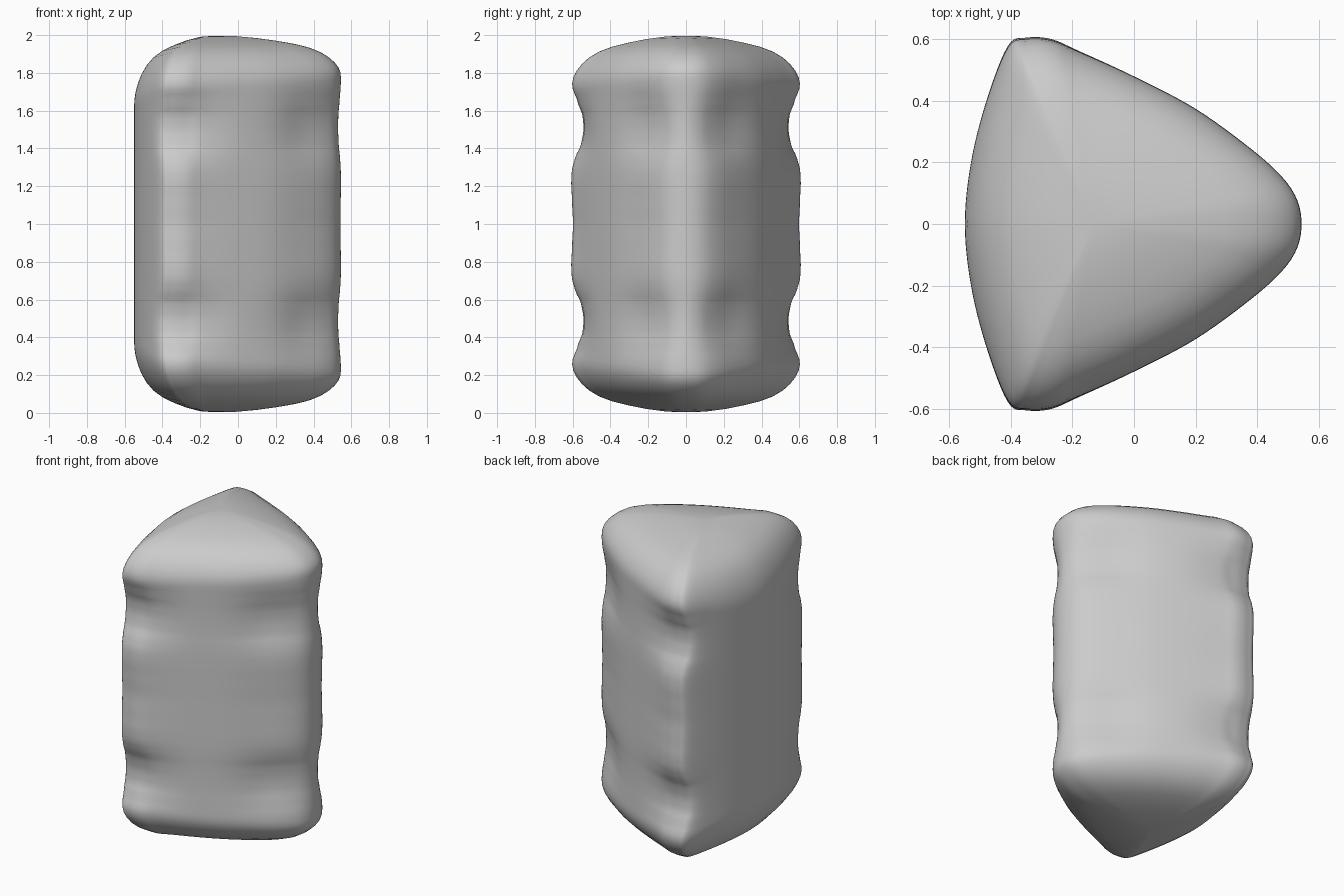
import bpy, bmesh
from mathutils import Vector

if "Cube" in bpy.data.objects:
    bpy.data.objects.remove(bpy.data.objects["Cube"])

# Half cross-sections, tip to back: full at the bulges, drawn in at the hollows
FULL = [(.545, 0), (.53, .08), (.48, .155), (.38, .245), (.2, .375), (0, .48), (-.18, .563),
        (-.27, .602), (-.35, .606), (-.41, .58), (-.48, .4), (-.53, .2), (-.55, 0)]
HOLLOW = [(.53, 0), (.508, .072), (.45, .138), (.345, .23), (.19, .368), (0, .472), (-.18, .528),
          (-.27, .538), (-.355, .54), (-.425, .515), (-.485, .38), (-.53, .2), (-.55, 0)]
# Drop of the cap's rim below the apex for each outline point
RIM = [.2, .2, .21, .22, .24, .25, .26, .26, .26, .27, .31, .34, .35]
# Hollow amount by distance from mid-height
PINCH = [(0, .15), (.12, .07), (.22, 0), (.29, .05), (.35, .3), (.42, .8), (.5, 1),
         (.57, .93), (.65, .5), (.72, .1), (.76, 0), (1, 0)]
# Cap curve: outline scale against share of the rim drop
CAP = [(.985, .86), (.955, .73), (.91, .59), (.85, .46), (.76, .33), (.65, .235),
       (.5, .15), (.34, .075), (.17, .02)]
CENTER = Vector((-.13, 0, 0))
STEPS = 6


def lookup(table, v):
    for (a, p), (b, q) in zip(table, table[1:]):
        if v <= b:
            t = (v - a) / (b - a)
            t = t * t * (3 - 2 * t)
            return p + (q - p) * t
    return table[-1][1]


def smooth_loop(pts):
    """Closed Catmull-Rom curve through the points."""
    n, out = len(pts), []
    for i in range(n):
        a, b, c, d = (pts[(i + k) % n] for k in (-1, 0, 1, 2))
        for s in range(STEPS):
            t = s / STEPS
            out.append(.5 * (2 * b + (c - a) * t + (2 * a - 5 * b + 4 * c - d) * t * t
                             + (3 * b - a - 3 * c + d) * t ** 3))
    return out


def full_loop(half):
    pts = [Vector((x, y, r)) for (x, y), r in zip(half, RIM)]
    return smooth_loop(pts + [Vector((p.x, -p.y, p.z)) for p in pts[-2:0:-1]])


full, hollow = full_loop(FULL), full_loop(HOLLOW)
bm = bmesh.new()
rings = []


def cap_ring(scale, share, side):
    ring = []
    for p in full:
        q = CENTER.lerp(Vector((p.x, p.y, 0)), scale)
        q.z = 1 + side * (1 - p.z * share)
        ring.append(bm.verts.new(q))
    rings.append(ring)


# Bottom cap, rippled walls, top cap
for s, share in reversed(CAP):
    cap_ring(s, share, -1)
LEVELS = 56
for k in range(LEVELS + 1):
    t = 2 * k / LEVELS - 1
    ring = []
    for f, h in zip(full, hollow):
        off = t * (1 - f.z)
        q = f.lerp(h, lookup(PINCH, abs(off)))
        ring.append(bm.verts.new((q.x, q.y, 1 + off)))
    rings.append(ring)
for s, share in CAP:
    cap_ring(s, share, 1)

n = len(full)
for a, b in zip(rings, rings[1:]):
    for i in range(n):
        j = (i + 1) % n
        bm.faces.new((a[i], a[j], b[j], b[i]))
low, high = bm.verts.new((CENTER.x, 0, 0)), bm.verts.new((CENTER.x, 0, 2))
for i in range(n):
    j = (i + 1) % n
    bm.faces.new((low, rings[0][j], rings[0][i]))
    bm.faces.new((high, rings[-1][i], rings[-1][j]))
bmesh.ops.recalc_face_normals(bm, faces=bm.faces)
for f in bm.faces:
    f.smooth = True

mesh = bpy.data.meshes.new("rounded_triangular_block")
bm.to_mesh(mesh)
bm.free()
block = bpy.data.objects.new("rounded_triangular_block", mesh)
bpy.context.collection.objects.link(block)

# Soften the transitions between rings
mod = block.modifiers.new("soften", 'SMOOTH')
mod.factor = .5
mod.iterations = 3
